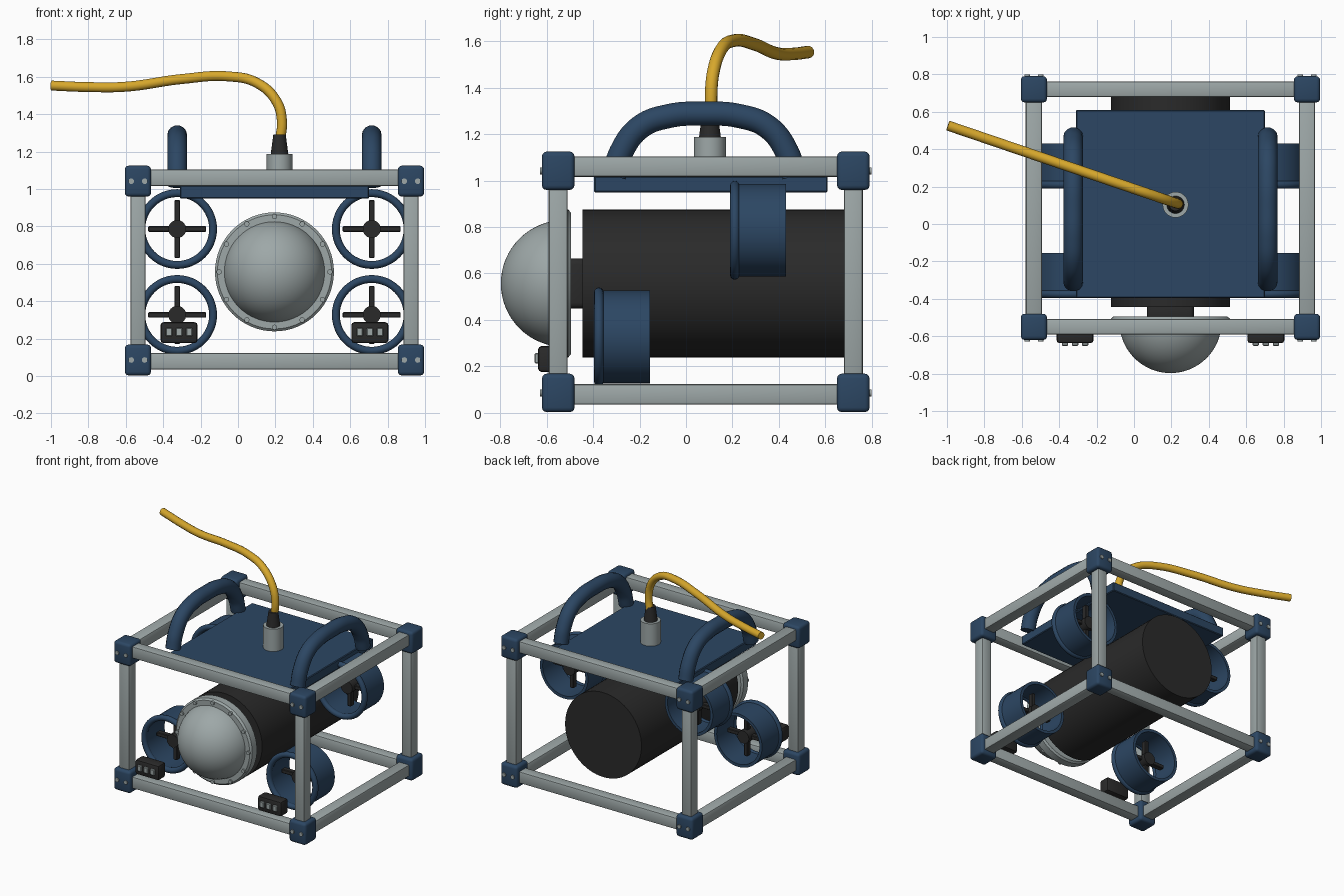
import bpy
import bmesh
import math
from mathutils import Matrix, Vector

if "Cube" in bpy.data.objects:
    bpy.data.objects.remove(bpy.data.objects["Cube"])


def material(name, r, g, b):
    m = bpy.data.materials.new(name)
    m.use_nodes = True
    m.diffuse_color = (r, g, b, 1)
    m.node_tree.nodes["Principled BSDF"].inputs["Base Color"].default_value = (r, g, b, 1)
    return m


BLUE = material("navy blue", 0.025, 0.062, 0.125)
GREY = material("light grey", 0.34, 0.39, 0.39)
BLACK = material("charcoal", 0.023, 0.023, 0.023)
YELLOW = material("cable yellow", 0.68, 0.39, 0.025)


def finish(name, bm, mat, smooth=True):
    bmesh.ops.recalc_face_normals(bm, faces=bm.faces)
    mesh = bpy.data.meshes.new(name)
    bm.to_mesh(mesh)
    bm.free()
    mesh.materials.append(mat)
    ob = bpy.data.objects.new(name, mesh)
    bpy.context.collection.objects.link(ob)
    if smooth:
        bpy.ops.object.select_all(action="DESELECT")
        ob.select_set(True)
        bpy.context.view_layer.objects.active = ob
        bpy.ops.object.shade_smooth_by_angle(angle=math.radians(35))
    return ob


def box(name, center, size, mat, bevel=0.0, segments=2):
    bm = bmesh.new()
    bmesh.ops.create_cube(bm, size=1, matrix=Matrix.Translation(center) @ Matrix.Diagonal((*size, 1)))
    if bevel:
        bmesh.ops.bevel(bm, geom=bm.edges[:], offset=bevel, segments=segments,
                        profile=0.5, affect="EDGES")
    return finish(name, bm, mat)


def lathe(name, center, profile, mat, axis="Y", steps=64):
    """Spin (radius, height) points round an axis through the center."""
    bm = bmesh.new()
    verts = [bm.verts.new((r, 0, h)) for r, h in profile]
    edges = [bm.edges.new(pair) for pair in zip(verts, verts[1:])]
    bmesh.ops.spin(bm, geom=verts + edges, axis=(0, 0, 1), cent=(0, 0, 0),
                   angle=math.tau, steps=steps)
    bmesh.ops.remove_doubles(bm, verts=bm.verts, dist=0.0001)
    turn = Matrix.Rotation(-math.pi / 2, 4, "X") if axis == "Y" else Matrix()
    bm.transform(Matrix.Translation(center) @ turn)
    return finish(name, bm, mat)


def rod(name, center, radius, length, mat, axis="Y", steps=16):
    h = length / 2
    return lathe(name, center, [(0, -h), (radius, -h), (radius, h), (0, h)], mat, axis, steps)


def tube(name, points, radius, mat):
    curve = bpy.data.curves.new(name, "CURVE")
    curve.dimensions = "3D"
    curve.bevel_depth = radius
    curve.bevel_resolution = 5
    curve.use_fill_caps = True
    spline = curve.splines.new("BEZIER")
    spline.bezier_points.add(len(points) - 1)
    for bp, p in zip(spline.bezier_points, points):
        bp.co = p
        bp.handle_left_type = bp.handle_right_type = "AUTO"
    spline.resolution_u = 10
    curve.materials.append(mat)
    ob = bpy.data.objects.new(name, curve)
    bpy.context.collection.objects.link(ob)
    return ob


MID = 0.195                      # the frame's centre line in x
XS = (MID - 0.73, MID + 0.73)
YS = (-0.55, 0.72)
ZS = (0.086, 1.042)
BAR_Z = (0.08, 1.06)
SIDES = ((-1, "right"), (1, "left"))

# Frame bars
for x in XS:
    for y in YS:
        box("frame_post", (x, y, 0.565), (0.082, 0.082, 0.95), GREY, 0.01)
    for z in BAR_Z:
        box("frame_side_bar", (x, 0.085, z), (0.088, 1.25, 0.088), GREY, 0.01)
for y in YS:
    for z in BAR_Z:
        box("frame_cross_bar", (MID, y, z), (1.44, 0.082, 0.088), GREY, 0.01)

# Corner blocks with bolts on the front and back
for x in XS:
    for y in YS:
        for z in ZS:
            box("corner_block", (x, y, z), (0.14, 0.14, 0.165), BLUE, 0.02, 3)
            out = math.copysign(0.07, y)
            for dx in (-0.036, 0.036):
                rod("corner_bolt", (x + dx, y + out, z), 0.015, 0.016, GREY)

# Main hull, neck and domed window
CZ = 0.557
rod("hull", (MID, 0.13, CZ), 0.318, 1.15, BLACK, steps=64)
box("dome_neck", (MID, -0.47, CZ), (0.25, 0.1, 0.215), BLACK, 0.025, 3)
lathe("dome_flange", (MID, -0.535, CZ),
      [(0, 0.04), (0.305, 0.04), (0.318, 0.028), (0.318, -0.028), (0.305, -0.04), (0, -0.04)], GREY)
R = 0.273
arc = [(R * math.cos(i * math.pi / 32), -R * math.sin(i * math.pi / 32)) for i in range(16)]
lathe("dome", (MID, -0.524, CZ), arc + [(0, -R)], GREY)
for i in range(12):
    a = i * math.tau / 12
    rod("flange_bolt", (MID + 0.296 * math.sin(a), -0.578, CZ + 0.296 * math.cos(a)),
        0.014, 0.016, GREY)

# Top plate, cable socket and strain relief
box("top_plate", (MID, 0.107, 0.984), (1.01, 1.005, 0.07), BLUE, 0.005, 1)
CX, CY = 0.222, 0.103
rod("cable_socket", (CX, CY, 1.1), 0.069, 0.174, GREY, "Z", 32)
lathe("strain_relief", (CX, CY, 1.187),
      [(0, 0), (0.047, 0), (0.033, 0.105), (0, 0.105)], BLACK, "Z", 32)

# Tether cable, drifting backwards along its length
path = [(0.222, 1.25), (0.235, 1.36), (0.205, 1.47), (0.1, 1.568), (-0.05, 1.602),
        (-0.3, 1.588), (-0.6, 1.547), (-0.8, 1.545), (-0.995, 1.553)]
tube("tether", [(x, 0.108 + max(0, 0.235 - x) * 0.34, z) for x, z in path], 0.027, YELLOW)

# Carrying handles
half = [(0.388, 1.02), (0.358, 1.12), (0.275, 1.23), (0.15, 1.278)]
arch = [(-y, z) for y, z in half] + [(0, 1.288)] + half[::-1]
for s, side in SIDES:
    tube(side + "_handle", [(MID + s * 0.52, 0.078 + y, z) for y, z in arch], 0.053, BLUE)


def thruster(name, x, y, z):
    """Open duct with a rolled front lip and a four-bladed propeller; y is the lip centre."""
    lathe(name + "_duct", (x, y, z),
          [(0.2, 0), (0.2, 0.22), (0.178, 0.22), (0.178, 0), (0.2, 0)], BLUE, steps=48)
    lip = [(0.192 + 0.021 * math.cos(i * math.tau / 12), 0.021 * math.sin(i * math.tau / 12))
           for i in range(13)]
    lathe(name + "_lip", (x, y, z), lip, BLUE, steps=48)
    rod(name + "_hub", (x, y + 0.11, z), 0.048, 0.1, BLACK, steps=24)
    box(name + "_blades", (x, y + 0.11, z), (0.31, 0.04, 0.03), BLACK, 0.004, 1)
    box(name + "_blades", (x, y + 0.11, z), (0.03, 0.04, 0.31), BLACK, 0.004, 1)


for s, side in SIDES:
    thruster(side + "_rear_thruster", MID + s * 0.52, 0.21, 0.786)
    thruster(side + "_front_thruster", MID + s * 0.52, -0.375, 0.327)

# Front lamps
for s, side in SIDES:
    x = MID + s * 0.51
    box(side + "_lamp", (x, -0.592, 0.232), (0.198, 0.09, 0.112), BLACK, 0.016, 2)
    for dx in (-0.054, 0, 0.054):
        box(side + "_lamp_lens", (x + dx, -0.638, 0.235), (0.034, 0.026, 0.044), GREY, 0.004, 1)
